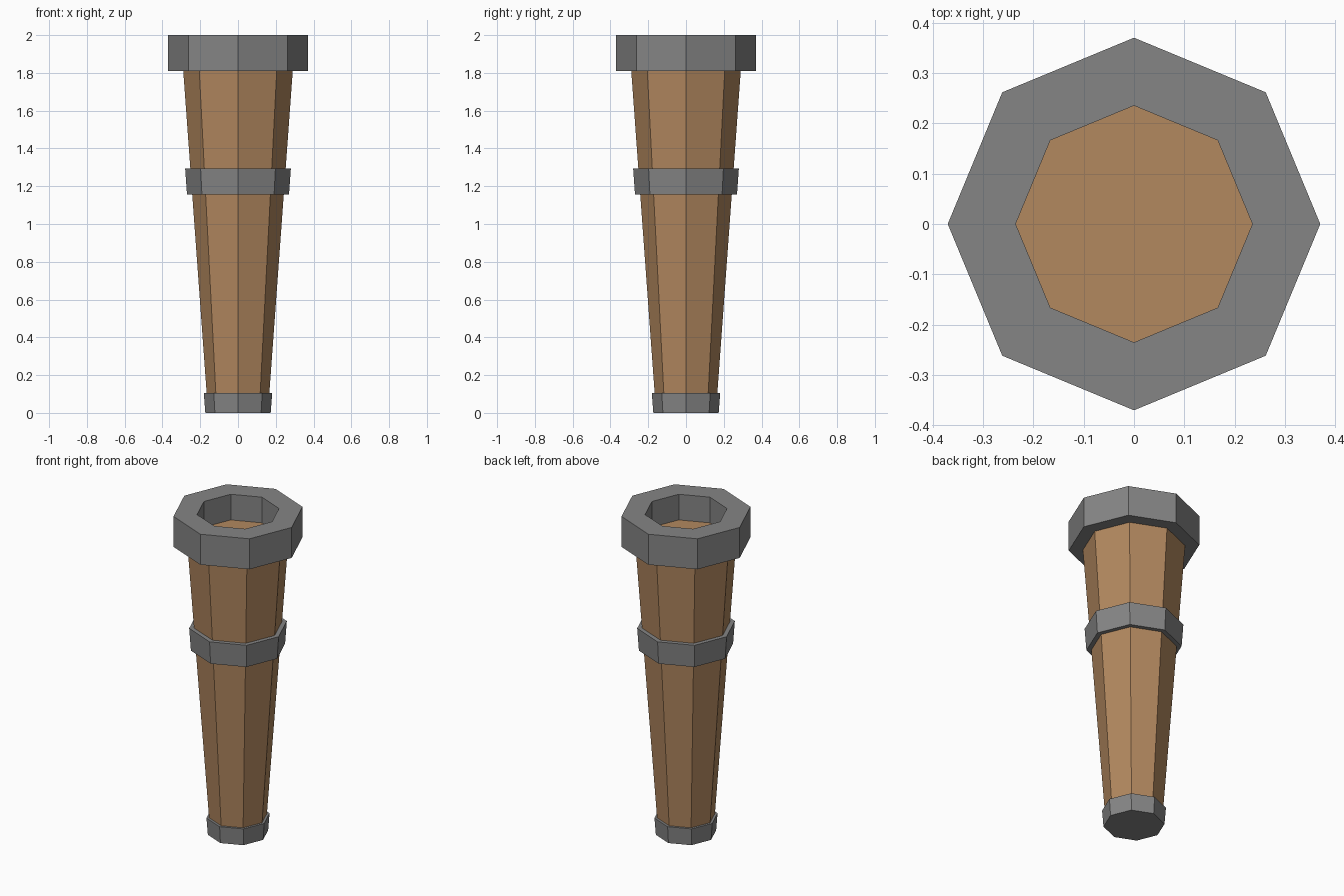
import bpy, bmesh, math

if "Cube" in bpy.data.objects:
    bpy.data.objects.remove(bpy.data.objects["Cube"])

SIDES = 8


def material(name, rgb):
    m = bpy.data.materials.new(name)
    m.diffuse_color = (*rgb, 1.0)
    m.use_nodes = True
    m.node_tree.nodes["Principled BSDF"].inputs["Base Color"].default_value = m.diffuse_color
    return m


iron = material("grey iron", (0.235, 0.235, 0.235))
wood = material("brown wood", (0.445, 0.246, 0.114))


def lathe(name, profile, mat, ring=False):
    """Turn (radius, z) points into an eight-sided solid; ring closes the profile."""
    bm = bmesh.new()
    loops = []
    for r, z in profile:
        loops.append([bm.verts.new((r * math.cos(math.tau * i / SIDES),
                                    r * math.sin(math.tau * i / SIDES), z))
                      for i in range(SIDES)])
    pairs = list(zip(loops, loops[1:]))
    if ring:
        pairs.append((loops[-1], loops[0]))
    else:
        bm.faces.new(loops[0][::-1])
        bm.faces.new(loops[-1])
    for a, b in pairs:
        for i in range(SIDES):
            j = (i + 1) % SIDES
            bm.faces.new((a[i], a[j], b[j], b[i]))
    bmesh.ops.recalc_face_normals(bm, faces=bm.faces[:])
    me = bpy.data.meshes.new(name)
    bm.to_mesh(me)
    bm.free()
    me.materials.append(mat)
    ob = bpy.data.objects.new(name, me)
    bpy.context.collection.objects.link(ob)
    return ob


# Tapered shaft, its top forming the floor of the recess
lathe("shaft", [(0.162, 0.05), (0.292, 1.84)], wood)

# Foot cap
lathe("foot_cap", [(0.173, 0.0), (0.181, 0.105)], iron)

# Middle band
lathe("middle_band", [(0.215, 1.155), (0.27, 1.155), (0.28, 1.295), (0.225, 1.295)],
      iron, ring=True)

# Thick open collar at the top
lathe("top_collar", [(0.235, 1.81), (0.37, 1.81), (0.37, 2.0), (0.235, 2.0)],
      iron, ring=True)
